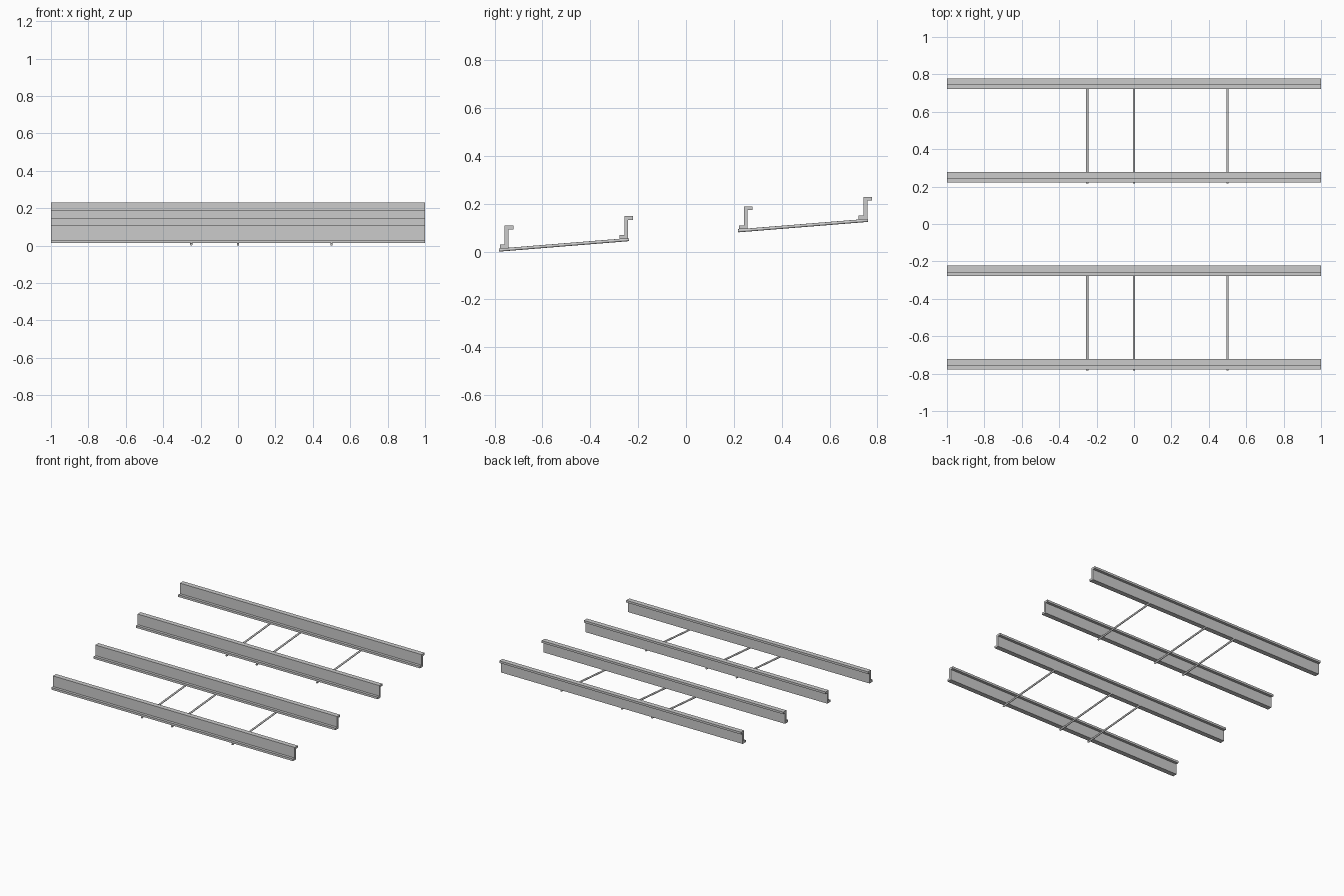
import bpy
import math
from mathutils import Vector

if "Cube" in bpy.data.objects:
    bpy.data.objects.remove(bpy.data.objects["Cube"])

SLOPE = 0.0806   # rise per unit of depth
T = 0.016        # sheet thickness
H = 0.095        # purlin height
W = 0.028        # flange reach from web centre
R = 0.0065       # rod radius


def purlin(name, y, z):
    """Z-section bar running the full length along x."""
    h = T / 2
    prof = [(-W, 0), (h, 0), (h, H - T), (W, H - T),
            (W, H), (-h, H), (-h, T), (-W, T)]
    n = len(prof)
    verts = [(x, y + py, z + pz) for x in (-1, 1) for py, pz in prof]
    # L-shaped halves keep the end caps as clean quads
    quads = [(0, 1, 6, 7), (1, 2, 5, 6), (2, 3, 4, 5)]
    faces = [tuple(reversed(q)) for q in quads]
    faces += [tuple(i + n for i in q) for q in quads]
    faces += [(i, (i + 1) % n, (i + 1) % n + n, i + n) for i in range(n)]
    mesh = bpy.data.meshes.new(name)
    mesh.from_pydata(verts, [], [f[::-1] for f in faces])
    import bmesh
    bm = bmesh.new()
    bm.from_mesh(mesh)
    bmesh.ops.recalc_face_normals(bm, faces=bm.faces)
    bm.to_mesh(mesh)
    bm.free()
    bpy.context.collection.objects.link(bpy.data.objects.new(name, mesh))


def rod(name, x, y0, y1):
    """Thin round tie rod following the roof slope."""
    z = lambda y: R + SLOPE * (y + 0.782)
    a, b = Vector((x, y0, z(y0))), Vector((x, y1, z(y1)))
    d = b - a
    bpy.ops.mesh.primitive_cylinder_add(
        vertices=16, radius=R, depth=d.length, location=(a + b) / 2,
        rotation=d.to_track_quat('Z', 'Y').to_euler())
    bpy.context.object.name = name
    bpy.ops.object.shade_smooth_by_angle(angle=math.radians(40))


# Four purlins stepping up the slope
for i, y in enumerate((-0.75, -0.25, 0.25, 0.75)):
    purlin(f"purlin_{i + 1}", y, 0.0135 + SLOPE * (y + 0.75))

# Tie rods under each pair of purlins
for bay, y in (("lower", -0.782), ("upper", 0.218)):
    for i, x in enumerate((-0.25, 0, 0.5)):
        rod(f"{bay}_tie_rod_{i + 1}", x, y, y + 0.543)
